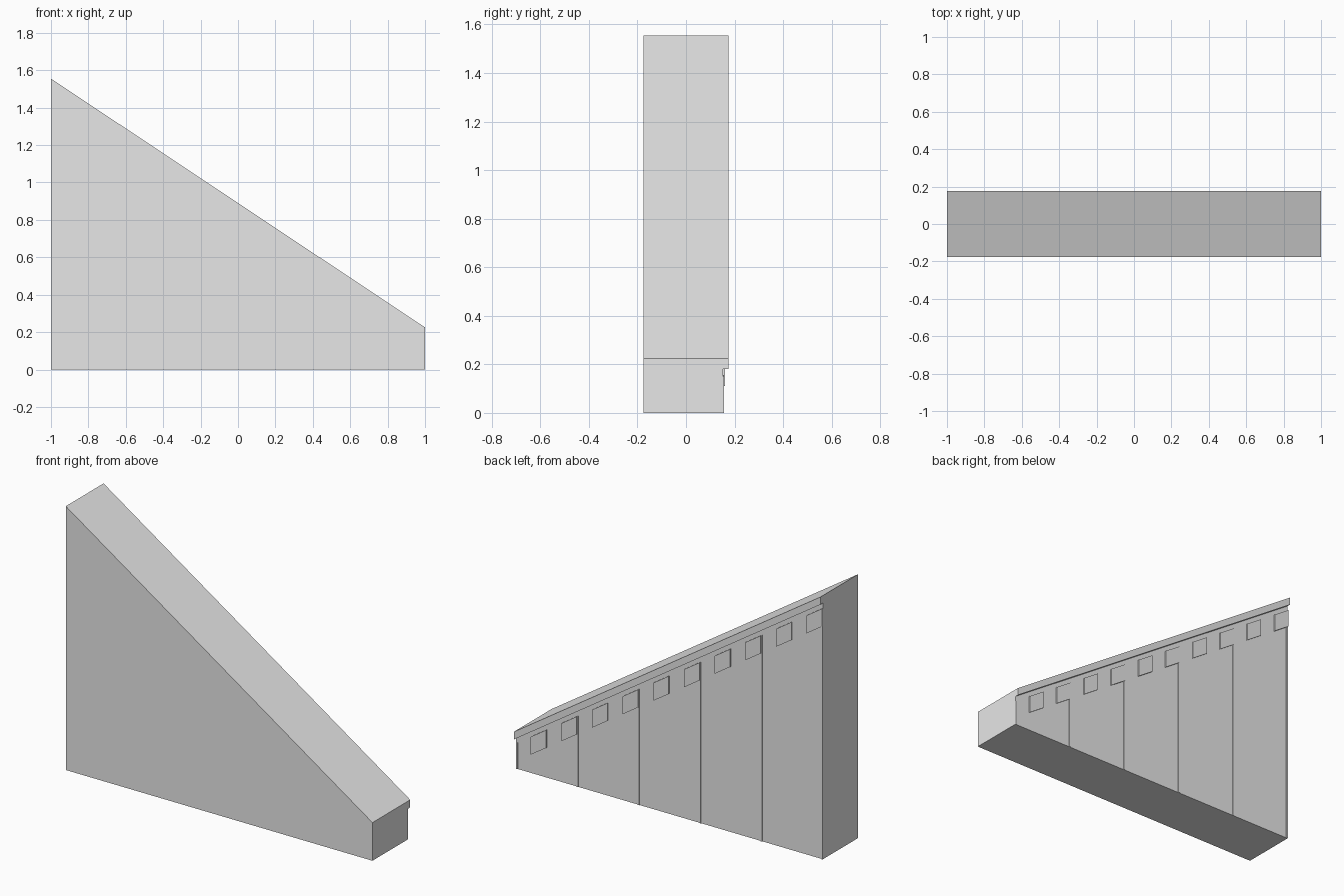
import bpy, bmesh

if "Cube" in bpy.data.objects:
    bpy.data.objects.remove(bpy.data.objects["Cube"])

FRONT, WALL, RIB, BLOCK, CAP = -0.176, 0.153, 0.157, 0.161, 0.176
SLOPE = (0.225 - 1.555) / 2.0

grey = bpy.data.materials.new("plain grey")
grey.diffuse_color = (0.8, 0.8, 0.8, 1)
grey.use_nodes = True
grey.node_tree.nodes["Principled BSDF"].inputs["Base Color"].default_value = grey.diffuse_color


def roof(x, drop=0.0):
    """Height of the sloping top at x, lowered by drop."""
    return 0.225 + SLOPE * (x - 1.0) - drop


def prism(name, profiles, y0, y1):
    """Extrude x-z outlines along y into one object."""
    bm = bmesh.new()
    for outline in profiles:
        face = bm.faces.new([bm.verts.new((x, y0, z)) for x, z in outline])
        ext = bmesh.ops.extrude_face_region(bm, geom=[face])
        verts = [g for g in ext["geom"] if isinstance(g, bmesh.types.BMVert)]
        bmesh.ops.translate(bm, vec=(0, y1 - y0, 0), verts=verts)
    bmesh.ops.recalc_face_normals(bm, faces=bm.faces)
    mesh = bpy.data.meshes.new(name)
    bm.to_mesh(mesh)
    bm.free()
    mesh.materials.append(grey)
    obj = bpy.data.objects.new(name, mesh)
    bpy.context.collection.objects.link(obj)
    return obj


def sloped(x0, x1, top, bottom):
    """Outline whose top and bottom follow the slope."""
    return [(x0, roof(x0, bottom)), (x1, roof(x1, bottom)),
            (x1, roof(x1, top)), (x0, roof(x0, top))]


# Main wedge-shaped wall
prism("wall", [[(-1, 0), (1, 0), (1, roof(1)), (-1, roof(-1))]], FRONT, WALL)

# Sloping coping that overhangs the back
prism("coping", [sloped(-1, 1, 0, 0.045)], WALL, CAP)

# Thin upright ribs dividing the back into panels
ribs = []
for x0 in (-1, -0.605, -0.205, 0.195, 0.595, 0.99):
    x1 = x0 + 0.01
    ribs.append([(x0, 0), (x1, 0), (x1, roof(x1, 0.075)), (x0, roof(x0, 0.075))])
prism("panel_ribs", ribs, WALL, RIB)

# Row of small blocks under the coping
prism("dentil_blocks",
      [sloped(-1 + 0.2 * k, -0.9 + 0.2 * k, 0.075, 0.18) for k in range(10)],
      WALL, BLOCK)
